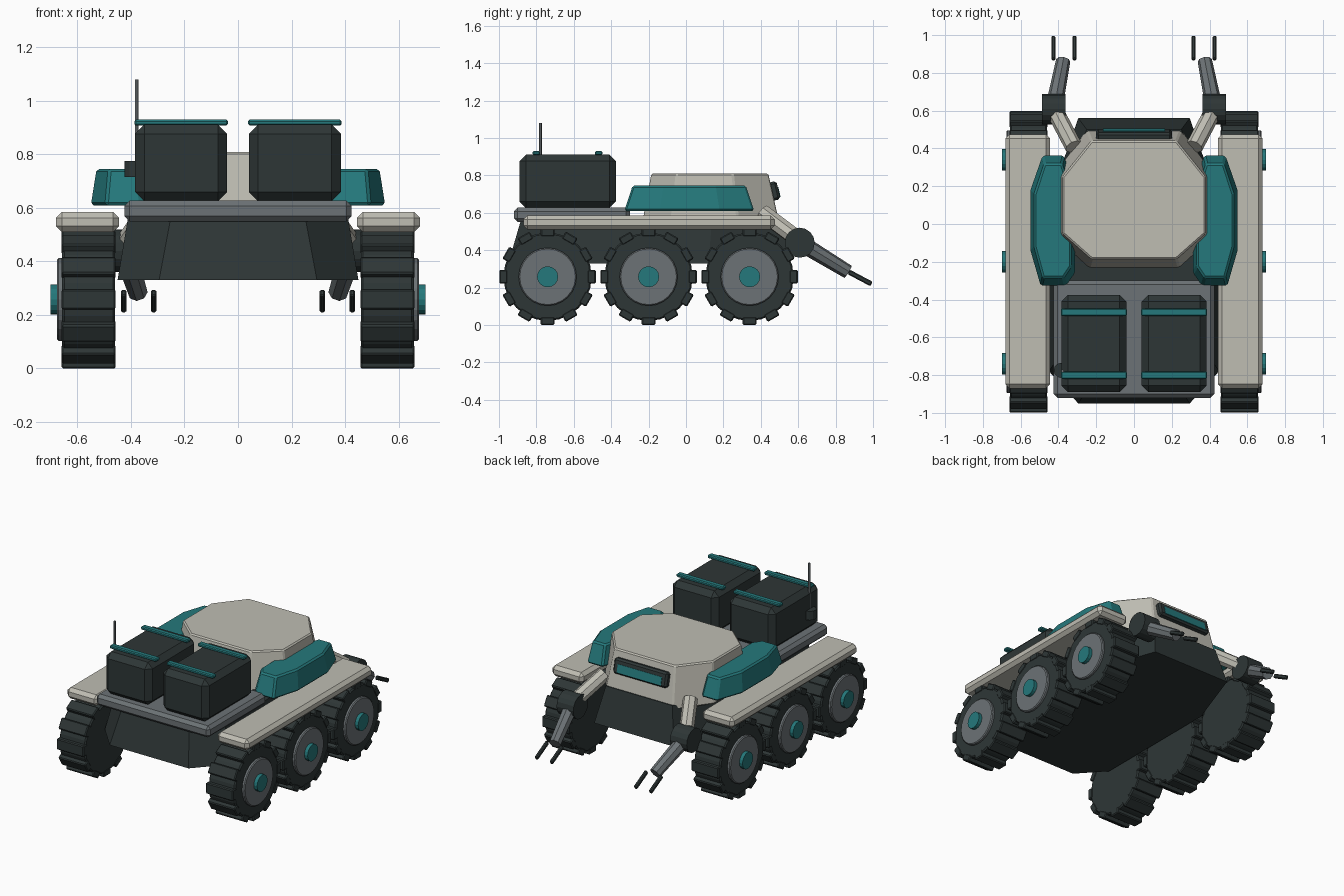
import bpy, bmesh
from math import radians, pi
from mathutils import Vector, Matrix

if "Cube" in bpy.data.objects:
    bpy.data.objects.remove(bpy.data.objects["Cube"], do_unlink=True)


def material(name, rgb):
    m = bpy.data.materials.new(name)
    m.use_nodes = True
    m.diffuse_color = (*rgb, 1)
    m.node_tree.nodes["Principled BSDF"].inputs["Base Color"].default_value = (*rgb, 1)
    return m


BEIGE = material("warm off white", (0.52, 0.51, 0.45))
TEAL = material("teal", (0.018, 0.19, 0.2))
DARK = material("dark charcoal", (0.027, 0.037, 0.037))
GREY = material("mid grey", (0.15, 0.17, 0.18))


def finish(name, bm, mat, bevel=0):
    bmesh.ops.recalc_face_normals(bm, faces=bm.faces)
    mesh = bpy.data.meshes.new(name)
    bm.to_mesh(mesh)
    bm.free()
    mesh.materials.append(mat)
    ob = bpy.data.objects.new(name, mesh)
    bpy.context.collection.objects.link(ob)
    if bevel:
        mod = ob.modifiers.new("bevel", 'BEVEL')
        mod.width = bevel
        mod.segments = 1
    return ob


def box(name, lo, hi, mat, bevel=0, turn=None):
    lo, hi = Vector(lo), Vector(hi)
    bm = bmesh.new()
    bmesh.ops.create_cube(bm, size=1)
    bmesh.ops.scale(bm, vec=hi - lo, verts=bm.verts)
    matrix = Matrix.Translation((lo + hi) / 2) @ (turn or Matrix())
    bmesh.ops.transform(bm, matrix=matrix, verts=bm.verts)
    return finish(name, bm, mat, bevel)


def rod(name, a, b, r1, mat, r2=None, sides=8, bevel=0):
    a, b = Vector(a), Vector(b)
    bm = bmesh.new()
    bmesh.ops.create_cone(bm, cap_ends=True, segments=sides, radius1=r1,
                          radius2=r1 if r2 is None else r2, depth=(b - a).length)
    turn = (b - a).to_track_quat('Z', 'Y').to_matrix().to_4x4()
    bmesh.ops.transform(bm, matrix=Matrix.Translation((a + b) / 2) @ turn, verts=bm.verts)
    return finish(name, bm, mat, bevel)


def loft(name, low, high, z0, z1, mat, bevel=0):
    # Solid between two outlines with the same number of corners
    bm = bmesh.new()
    a = [bm.verts.new((x, y, z0)) for x, y in low]
    b = [bm.verts.new((x, y, z1)) for x, y in high]
    bm.faces.new(a[::-1])
    bm.faces.new(b)
    for i in range(len(a)):
        j = (i + 1) % len(a)
        bm.faces.new((a[i], a[j], b[j], b[i]))
    return finish(name, bm, mat, bevel)


def mirrored(half):
    return half + [(-x, y) for x, y in reversed(half)]


# Hull, rear deck and cabin
loft("hull", mirrored([(0.295, -0.95), (0.45, -0.78), (0.45, 0.12), (0.295, 0.56)]),
     mirrored([(0.25, -0.88), (0.41, -0.72), (0.41, 0.14), (0.25, 0.5)]), 0.33, 0.57, DARK)
box("cargo_deck", (-0.425, -0.92, 0.55), (0.425, -0.3, 0.628), GREY, 0.02)
loft("cabin", mirrored([(0.24, -0.235), (0.41, -0.08), (0.41, 0.28), (0.25, 0.5)]),
     mirrored([(0.225, -0.185), (0.378, -0.05), (0.378, 0.25), (0.225, 0.44)]), 0.54, 0.81, BEIGE, 0.008)

# Visor follows the slope of the cabin
tilt = Matrix.Rotation(radians(13), 4, 'X')
box("visor_frame", (-0.2, 0.435, 0.665), (0.2, 0.495, 0.765), DARK, 0.012, tilt)
box("visor_window", (-0.165, 0.492, 0.682), (0.165, 0.5, 0.738), TEAL, 0, tilt)


def wheel(side, label, y):
    z = 0.258
    rod(label + "_tyre", (side * 0.46, y, z), (side * 0.657, y, z), 0.236, DARK, sides=24, bevel=0.008)
    rod(label + "_hub", (side * 0.6, y, z), (side * 0.676, y, z), 0.155, GREY, sides=24, bevel=0.006)
    rod(label + "_cap", (side * 0.66, y, z), (side * 0.7, y, z), 0.056, TEAL, sides=16)
    # Ring of tread blocks
    bm = bmesh.new()
    for i in range(12):
        new = bmesh.ops.create_cube(bm, size=1)["verts"]
        spin = (Matrix.Translation((side * 0.5585, y, z)) @ Matrix.Rotation(i * pi / 6, 4, 'X')
                @ Matrix.Translation((0, 0, 0.236)) @ Matrix.Diagonal((0.203, 0.074, 0.044, 1)))
        bmesh.ops.transform(bm, matrix=spin, verts=new)
    finish(label + "_treads", bm, DARK, 0.006)


pod_low = [(0.485, 0.365), (0.55, 0.18), (0.55, -0.14), (0.495, -0.33),
           (0.36, -0.33), (0.31, -0.26), (0.31, 0.18), (0.37, 0.365)]
pod_high = [(0.43 + (x - 0.43) * 0.82, 0.015 + (y - 0.015) * 0.87) for x, y in pod_low]

for side, word in ((1, "left"), (-1, "right")):
    def at(x, y, z):
        return (side * x, y, z)

    for row, y in (("front", -0.74), ("middle", -0.2), ("back", 0.34)):
        wheel(side, f"{word}_{row}_wheel", y)

    # Fender over the wheels and side pod
    box(word + "_fender", (side * 0.5625 - 0.1175, -0.87, 0.51),
        (side * 0.5625 + 0.1175, 0.475, 0.585), BEIGE, 0.022)
    loft(word + "_side_pod", [(side * x, y) for x, y in pod_low],
         [(side * x, y) for x, y in pod_high], 0.61, 0.746, TEAL, 0.01)

    # Cargo crate with two straps
    cx = side * 0.2125
    box(word + "_crate", (cx - 0.172, -0.89, 0.625), (cx + 0.172, -0.375, 0.912), DARK, 0.035)
    for row, y in (("front", -0.8), ("back", -0.467)):
        box(f"{word}_{row}_strap", (cx - 0.175, y - 0.02, 0.908),
            (cx + 0.175, y + 0.02, 0.93), TEAL, 0.006)

    # Jointed arm with a two-finger gripper
    rod(word + "_upper_arm", at(0.32, 0.41, 0.6), at(0.425, 0.61, 0.45), 0.046, BEIGE)
    rod(word + "_elbow", at(0.362, 0.608, 0.44), at(0.487, 0.608, 0.44), 0.08, DARK, sides=16)
    rod(word + "_forearm", at(0.425, 0.61, 0.44), at(0.375, 0.865, 0.285), 0.046, GREY, 0.038)
    for finger, x in (("inner", 0.315), ("outer", 0.427)):
        box(f"{word}_{finger}_finger", (side * x - 0.011, 0.862, 0.238), (side * x + 0.011, 1.0, 0.265),
            DARK, 0.006, Matrix.Rotation(radians(-28), 4, 'X'))

# Antenna on the side of the right crate
rod("antenna_base", (-0.385, -0.775, 0.715), (-0.385, -0.775, 0.775), 0.04, DARK, sides=12)
rod("antenna_mast", (-0.378, -0.778, 0.75), (-0.378, -0.778, 1.08), 0.008, GREY, sides=6)
